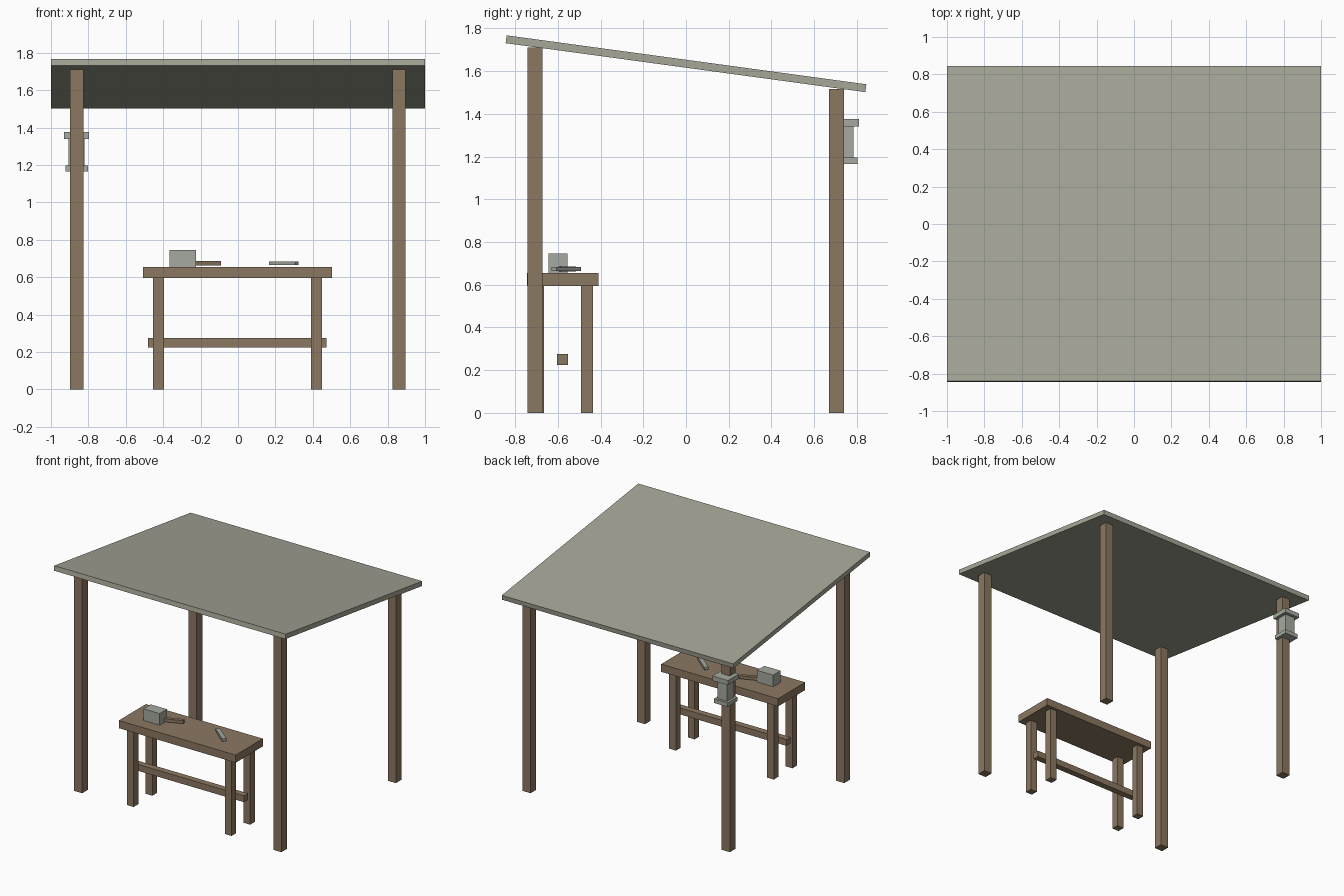
import bpy
from math import radians
from mathutils import Matrix, Vector

cube = bpy.data.objects.get("Cube")
if cube:
    bpy.data.objects.remove(cube, do_unlink=True)


def material(name, colour):
    mat = bpy.data.materials.new(name)
    mat.use_nodes = True
    mat.diffuse_color = (*colour, 1)
    mat.node_tree.nodes["Principled BSDF"].inputs["Base Color"].default_value = (*colour, 1)
    return mat


wood = material("brown_wood", (0.26, 0.185, 0.12))
sheet = material("roof_grey", (0.38, 0.38, 0.31))
metal = material("metal_grey", (0.38, 0.40, 0.35))


def box(name, centre, size, mat, turn=0, tilt=0):
    """Add a flat-sided box, tilted about x and turned about z, in degrees."""
    bpy.ops.mesh.primitive_cube_add(size=1)
    ob = bpy.context.object
    ob.name = ob.data.name = name
    place = Matrix.Translation(Vector(centre))
    place = place @ Matrix.Rotation(radians(turn), 4, "Z") @ Matrix.Rotation(radians(tilt), 4, "X")
    ob.data.transform(place @ Matrix.Diagonal((*size, 1)))
    ob.data.materials.append(mat)
    return ob


# Sloping roof
box("roof", (0, 0, 1.635), (2, 1.70, 0.037), sheet, tilt=-7.75)

# Corner posts, taller at the front
for end, y, height in (("front", -0.707, 1.71), ("back", 0.705, 1.517)):
    for side, x in (("right", -0.862), ("left", 0.86)):
        box(f"{end}_{side}_post", (x, y, height / 2), (0.07, 0.07, height), wood)

# Workbench
bench_y = -0.578
box("bench_top", (-0.003, bench_y, 0.625), (1.01, 0.335, 0.06), wood)
for side, x in (("right", -0.425), ("left", 0.42)):
    for end, offset in (("front", -0.115), ("back", 0.115)):
        box(f"bench_{end}_{side}_leg", (x, bench_y + offset, 0.298), (0.058, 0.057, 0.596), wood)
box("bench_stretcher", (-0.003, bench_y, 0.25), (0.955, 0.05, 0.05), wood)

# Mallet and chisel lying on the bench
box("mallet_head", (-0.295, -0.60, 0.70), (0.14, 0.09, 0.092), metal)
box("mallet_handle", (-0.19, -0.565, 0.674), (0.20, 0.028, 0.024), wood, turn=22)
box("chisel", (0.245, -0.56, 0.674), (0.18, 0.03, 0.02), metal, turn=-40)

# Lantern around the back right post
for name, width, low, high in (("base", 0.12, 1.165, 1.197),
                               ("body", 0.085, 1.197, 1.34),
                               ("cap", 0.135, 1.34, 1.376)):
    box(f"lantern_{name}", (-0.863, 0.743, (low + high) / 2), (width, width, high - low), metal)
